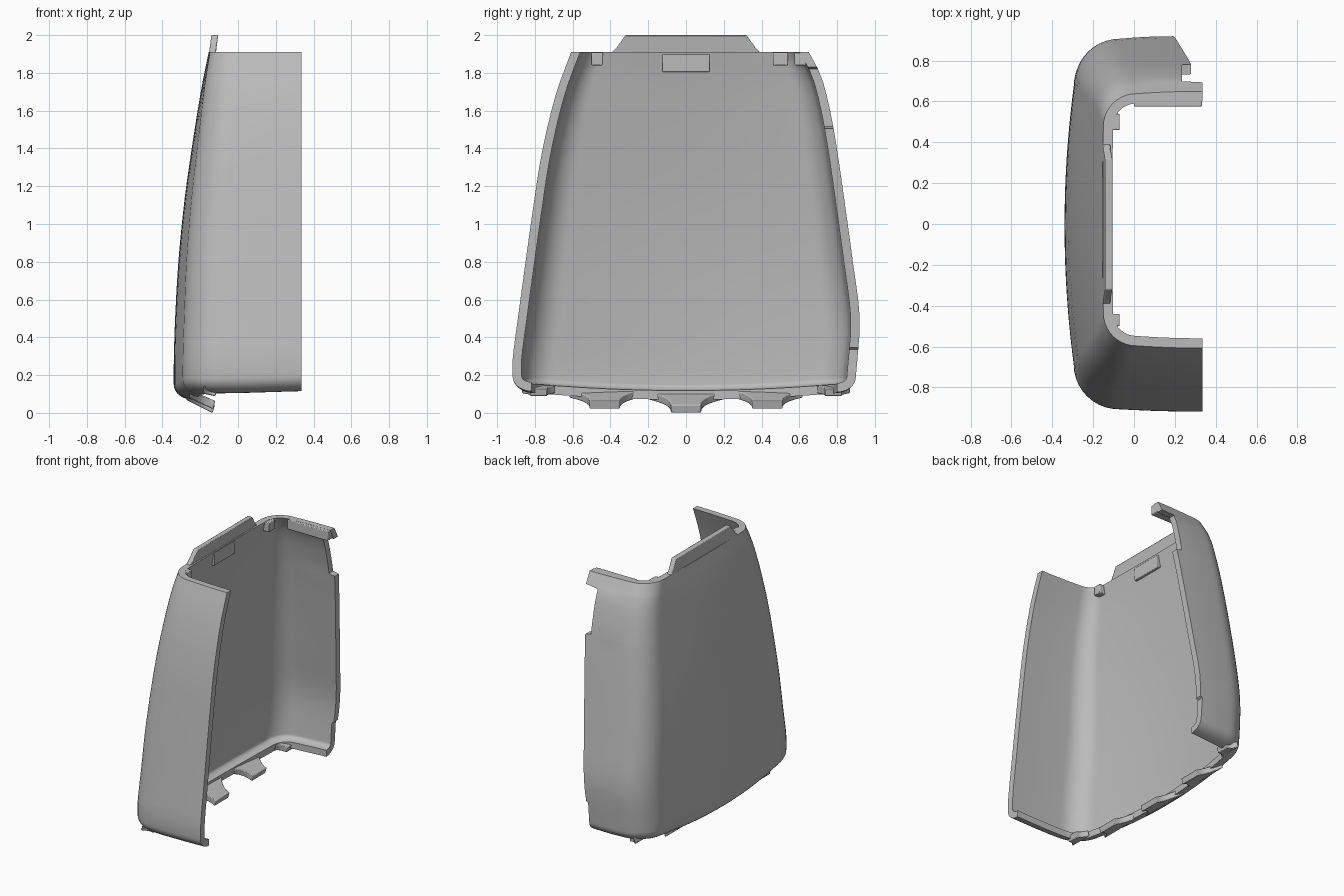
import bpy, bmesh, math
from mathutils import Vector

if "Cube" in bpy.data.objects:
    bpy.data.objects.remove(bpy.data.objects["Cube"], do_unlink=True)

grey = bpy.data.materials.new("light grey plastic")
grey.use_nodes = True
colour = (0.5, 0.5, 0.5, 1)
grey.diffuse_color = colour
grey.node_tree.nodes["Principled BSDF"].inputs["Base Color"].default_value = colour

# height: front half width, rear half width, back x, corner radius, back bulge
STATIONS = [
    (0.16, 0.917, 0.895, -0.340, 0.22, 0.045),
    (0.28, 0.918, 0.907, -0.340, 0.22, 0.045),
    (0.50, 0.890, 0.920, -0.333, 0.22, 0.045),
    (0.81, 0.848, 0.882, -0.315, 0.21, 0.040),
    (1.13, 0.803, 0.838, -0.283, 0.20, 0.034),
    (1.34, 0.770, 0.808, -0.254, 0.19, 0.028),
    (1.53, 0.730, 0.777, -0.225, 0.18, 0.022),
    (1.70, 0.685, 0.740, -0.197, 0.17, 0.015),
    (1.80, 0.650, 0.708, -0.178, 0.16, 0.010),
    (1.91, 0.608, 0.650, -0.155, 0.16, 0.005),
]
FRONT_X = 0.335
WALL = 0.048
CURL_IN, CURL_UP = 0.1, 0.08


def station(z):
    """Smoothly interpolated section values at height z."""
    i = 0
    while i < len(STATIONS) - 2 and z > STATIONS[i + 1][0]:
        i += 1
    p1, p2 = Vector(STATIONS[i]), Vector(STATIONS[i + 1])
    p0 = Vector(STATIONS[max(i - 1, 0)])
    p3 = Vector(STATIONS[min(i + 2, len(STATIONS) - 1)])
    h = p2[0] - p1[0]
    t = max(0, (z - p1[0]) / h)
    m1 = (p2 - p0) / (p2[0] - p0[0]) * h
    m2 = (p3 - p1) / (p3[0] - p1[0]) * h
    return (p1 * (2*t**3 - 3*t**2 + 1) + m1 * (t**3 - 2*t**2 + t)
            + p2 * (3*t**2 - 2*t**3) + m2 * (t**3 - t**2))[1:]


def rear_edge(z):
    """Stepped free edge of the rear wall."""
    if z > 1.825:
        return FRONT_X
    if z > 1.51:
        return 0.235
    if z > 0.34:
        return 0.18 + 0.10 * (z - 0.34) / 1.17
    return 0.165


def section(z, inset):
    """U-shaped outline, from the front wall edge round to the rear one."""
    wf, wr, xb, r, bulge = station(z)
    cx = xb + bulge + r
    r -= inset

    def side_wall(end, y, side):
        straight = [(end + (cx - end) * i / 6, side * (y - inset - 0.012 * (i / 6) ** 2))
                    for i in range(6)]
        cy = y - 0.012 - inset - r
        arc = [(cx - r * math.sin(a), side * (cy + r * math.cos(a)))
               for a in [math.pi / 2 * k / 10 for k in range(11)]]
        return straight + arc

    front = side_wall(FRONT_X, wf, -1)
    rear = side_wall(rear_edge(z), wr, 1)
    y0, y1 = front[-1][1], rear[-1][1]
    back = [(xb + inset + bulge * (s - 1) ** 2, y0 + (y1 - y0) * s / 2)
            for s in [i / 10 for i in range(1, 20)]]
    return front + back + rear[::-1]


def rim_height(x, y):
    return 0.07 + 0.035 * min(1, (y / 0.8) ** 2) + 0.03 * max(0, x)


def surface(offset):
    """Rows of points from the curled bottom lip up to the top rim."""
    rows = []
    for k in range(8, -1, -1):
        a = math.pi / 2 * k / 8
        inset = offset + (CURL_IN - offset) * (1 - math.cos(a))
        rise = CURL_UP - (CURL_UP - offset) * math.sin(a)
        rows.append([(x, y, rim_height(x, y) + rise) for x, y in section(0.2, inset)])
    levels = [0.23, 0.28, 0.335, 0.345] + [0.42 + 0.09 * i for i in range(12)]
    levels += [1.505, 1.515, 1.6, 1.68, 1.75, 1.82, 1.83, 1.87, 1.91]
    return rows + [[(x, y, z) for x, y in section(z, offset)] for z in levels]


def finish(name, bm):
    """Turn a bmesh into a grey object, smooth with sharp edges kept."""
    bmesh.ops.recalc_face_normals(bm, faces=bm.faces)
    me = bpy.data.meshes.new(name)
    bm.to_mesh(me)
    bm.free()
    ob = bpy.data.objects.new(name, me)
    bpy.context.collection.objects.link(ob)
    me.materials.append(grey)
    bpy.ops.object.select_all(action='DESELECT')
    ob.select_set(True)
    bpy.context.view_layer.objects.active = ob
    bpy.ops.object.shade_smooth_by_angle(angle=math.radians(35))
    return ob


def prism(name, outline, shift):
    """Extrude a closed outline of 3D points by a vector."""
    bm = bmesh.new()
    face = bm.faces.new([bm.verts.new(p) for p in outline])
    ext = bmesh.ops.extrude_face_region(bm, geom=[face])
    bmesh.ops.translate(bm, vec=shift,
                        verts=[v for v in ext["geom"] if isinstance(v, bmesh.types.BMVert)])
    bev = finish(name, bm).modifiers.new("soft edges", 'BEVEL')
    bev.width, bev.segments = 0.005, 2


def box(name, x, y, z):
    prism(name, [(x[0], y[0], z[0]), (x[1], y[0], z[0]),
                 (x[1], y[1], z[0]), (x[0], y[1], z[0])], (0, 0, z[1] - z[0]))


# Shell: outer and inner skins joined at both rims and along the free edges
bm = bmesh.new()
outer = [[bm.verts.new(p) for p in row] for row in surface(0)]
inner = [[bm.verts.new(p) for p in row] for row in surface(WALL)]
loop = outer + inner[::-1]
for low, high in zip(loop, loop[1:] + loop[:1]):
    for i in range(len(low) - 1):
        bm.faces.new((low[i], high[i], high[i + 1], low[i + 1]))
for j in range(len(outer) - 1):
    for end in (0, -1):
        bm.faces.new((outer[j][end], outer[j + 1][end], inner[j + 1][end], inner[j][end]))
finish("shell", bm)

# Top tongue with sloped ends
prism("top_tongue", [(-0.153, -0.40, 1.90), (-0.153, 0.40, 1.90), (-0.15, 0.37, 1.93),
                     (-0.141, 0.32, 2.0), (-0.141, -0.32, 2.0), (-0.15, -0.37, 1.93)],
      (0.036, 0, 0))

# Inner catch plate and ledges under the top rim
box("catch_plate", (-0.15, -0.108), (-0.125, 0.125), (1.805, 1.90))
for name, side, a, b in (("front", -1, 0.44, 0.50), ("rear", 1, 0.46, 0.54)):
    box(name + "_corner_ledge", (-0.125, -0.07), sorted((side * a, side * b)), (1.84, 1.908))
box("rear_top_ledge", (0.0, 0.333), (0.575, 0.635), (1.84, 1.909))

# Flared hooks along the bottom lip, sloping down and inward
# centre y, start x, reach, drop, base half width, tip half width
HOOKS = [(0, -0.275, 0.14, 0.07, 0.20, 0.08),
         (0.43, -0.262, 0.13, 0.06, 0.19, 0.08),
         (0.78, -0.19, 0.07, 0.015, 0.09, 0.045)]
for y, x0, reach, drop, base, tip in HOOKS:
    for side in ((-1, 1) if y else (1,)):
        right = [(x0 + reach * t, base + (tip - base) * (1 - (1 - t) ** 2.5), -drop * t)
                 for t in [k / 6 for k in range(7)]]
        z0 = rim_height(x0, y)
        outline = [(x, side * y + w, z0 + z) for x, w, z in right]
        outline += [(x, side * y - w, z0 + z) for x, w, z in right[::-1]]
        label = "centre" if not y else ("rear" if side > 0 else "front")
        prism("%s_hook_%s" % (label, "corner" if y > 0.6 else "lip"), outline, (0.012, 0, 0.042))
